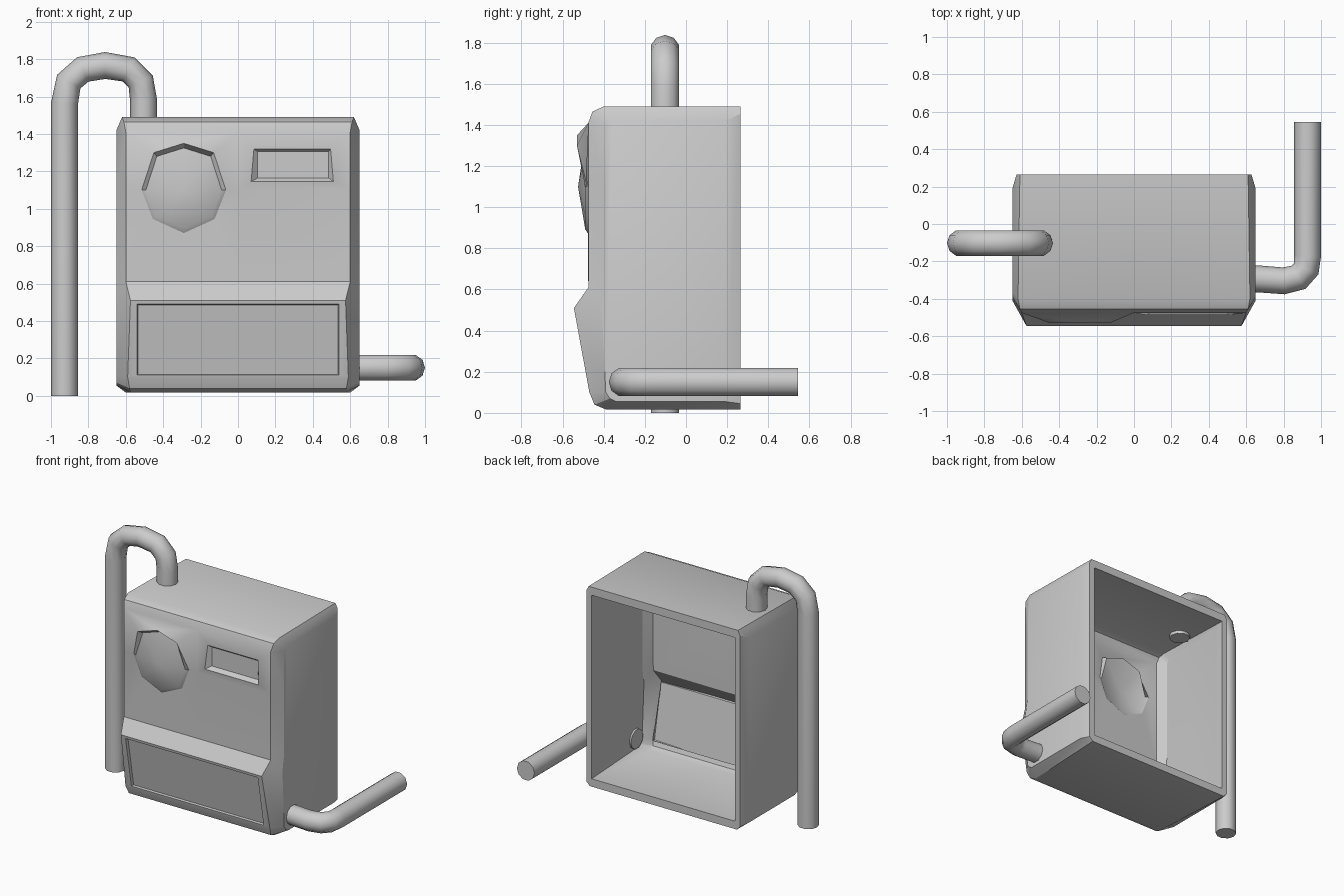
import bpy, bmesh
from math import copysign

if "Cube" in bpy.data.objects:
    bpy.data.objects.remove(bpy.data.objects["Cube"])

bm = bmesh.new()


def face(pts):
    return bm.faces.new([bm.verts.new(p) for p in pts])


def ring(a, b):
    for i in range(len(a)):
        j = (i + 1) % len(a)
        face([a[i], a[j], b[j], b[i]])


def rect(x0, x1, z0, z1, y):
    return [(x0, y, z1), (x1, y, z1), (x1, y, z0), (x0, y, z0)]


# Housing side profile: y, z, half width, then y, z of the flat side panel
prof = [(.265, 1.49, .61, .19, 1.42), (-.40, 1.49, .62, -.36, 1.42),
        (-.455, 1.465, .61, -.38, 1.41), (-.475, 1.41, .60, -.39, 1.39),
        (-.475, 1.10, .60, -.39, 1.10), (-.475, .61, .60, -.39, .63),
        (-.545, .51, .575, -.41, .52), (-.47, .10, .59, -.39, .10),
        (-.445, .04, .58, -.37, .07), (-.39, .017, .57, -.34, .055),
        (.265, .017, .60, .19, .055)]
PANEL_TOP, PANEL_LOW, BAY = 3, 4, 6

# Wrap-around shell with chamfered sides, front panels left open
for s in (-1, 1):
    for i in range(len(prof) - 1):
        (y, z, w, sy, sz), (y2, z2, w2, sy2, sz2) = prof[i], prof[i + 1]
        face([(s * w, y, z), (s * .65, sy, sz), (s * .65, sy2, sz2), (s * w2, y2, z2)])
        if i not in (PANEL_TOP, PANEL_LOW, BAY):
            face([(0, y, z), (s * w, y, z), (s * w2, y2, z2), (0, y2, z2)])
    face([(s * .65, p[3], p[4]) for p in prof])
    # Chamfer to the open back, with clipped rim corners
    top, low = [(s * p[2], p[0], p[1]) for p in (prof[0], prof[-1])]
    side_top, side_low = [(s * .65, p[3], p[4]) for p in (prof[0], prof[-1])]
    rim_top, rim_low = (s * .628, .265, 1.455), (s * .628, .265, .045)
    face([top, side_top, rim_top])
    face([rim_top, side_top, side_low, rim_low])
    face([rim_low, side_low, low])

# Round gauge with a pulled-out hood over its top
P = -.475
A, B, C, D, E, F = [(x, P, z) for x, z in
                    ((-.6, 1.41), (0, 1.41), (0, 1.1), (0, .61), (-.6, .61), (-.6, 1.1))]
shape = [(0, .25, -.53), (.16, .2, -.53), (.225, 0, -.48), (.165, -.155, P),
         (0, -.23, P), (-.165, -.155, P), (-.225, 0, -.48), (-.16, .2, -.53)]
o = [(-.29 + x, y, 1.1 + z) for x, z, y in shape]
for f in ([A, B, o[0]], [B, o[1], o[0]], [A, o[0], o[7]], [B, C, o[2], o[1]],
          [C, D, o[3], o[2]], [D, E, o[4]], [D, o[4], o[3]], [E, o[5], o[4]],
          [E, F, o[6], o[5]], [F, A, o[7], o[6]]):
    face(f)
dial = [(-.29 + x * .9, -.49, 1.1 + z * .9) for x, z, y in shape]
ring(o, dial)
for i in range(8):
    face([dial[i], dial[(i + 1) % 8], (-.29, -.525, 1.1)])

# Small window with a sill
win = rect(.085, .495, 1.155, 1.32, P)
win[2], win[3] = (.51, -.487, 1.145), (.07, -.487, 1.145)
inner = rect(.105, .485, 1.165, 1.305, -.455)
ring(rect(0, .6, 1.1, 1.41, P), win)
ring(win, inner)
face(inner)
face(rect(0, .6, .61, 1.1, P))


# Slanted lower bay with a shallow recess
def bay(w0, w1, z0, z1, depth):
    def y(z):
        return -.545 + (.51 - z) * .075 / .41 + depth
    return [(x, y(z), z) for x, z in
            ((-w1, z1), (0, z1), (w1, z1), (w0, z0), (0, z0), (-w0, z0))]


outer, lip = bay(.59, .575, .10, .51, 0), bay(.54, .54, .112, .49, 0)
floor = bay(.535, .535, .115, .486, .02)
ring(outer, lip)
ring(lip, floor)
face(floor)

bmesh.ops.remove_doubles(bm, verts=bm.verts, dist=.0008)
bmesh.ops.recalc_face_normals(bm, faces=bm.faces)
side = max(bm.faces, key=lambda f: f.calc_center_median().x)
if side.normal.x < 0:
    bmesh.ops.reverse_faces(bm, faces=bm.faces)
me = bpy.data.meshes.new("housing")
bm.to_mesh(me)
bm.free()
housing = bpy.data.objects.new("housing", me)
bpy.context.collection.objects.link(housing)
mod = housing.modifiers.new("wall", 'SOLIDIFY')
mod.thickness, mod.offset, mod.use_even_offset = .025, -1, True


def select(ob):
    bpy.ops.object.select_all(action='DESELECT')
    ob.select_set(True)
    bpy.context.view_layer.objects.active = ob


n = len(me.vertices)
select(housing)
bpy.ops.object.modifier_apply(modifier="wall")
# Walls thicken towards the open back, giving a broad rim
for v in list(housing.data.vertices)[n:]:
    if v.co.y > .1:
        at_rim = v.co.y > .21
        v.co.x = copysign(min(abs(v.co.x), .585 if at_rim else .59), v.co.x)
        v.co.z = max(.075, min(1.43, v.co.z))
        if at_rim:
            v.co.y = .265
bpy.ops.object.shade_smooth_by_angle(angle=.5)


# Bent pipes
def pipe(name, pts):
    cu = bpy.data.curves.new(name, 'CURVE')
    cu.dimensions = '3D'
    cu.bevel_depth, cu.bevel_resolution, cu.use_fill_caps = .072, 3, True
    sp = cu.splines.new('POLY')
    sp.points.add(len(pts) - 1)
    for p, c in zip(sp.points, pts):
        p.co = (*c, 1)
    ob = bpy.data.objects.new(name, cu)
    bpy.context.collection.objects.link(ob)
    select(ob)
    bpy.ops.object.convert(target='MESH')
    bpy.ops.object.shade_smooth_by_angle(angle=.7)


pipe("top_pipe", [(x, -.102, z) for x, z in
     ((-.928, 0), (-.928, 1.56), (-.905, 1.68), (-.83, 1.745), (-.71, 1.766),
      (-.585, 1.745), (-.52, 1.68), (-.505, 1.58), (-.505, 1.425))])
pipe("side_pipe", [(x, y, .15) for x, y in
     ((.605, -.293), (.66, -.293), (.8, -.304), (.88, -.285), (.92, -.24),
      (.928, -.17), (.928, .545))])
